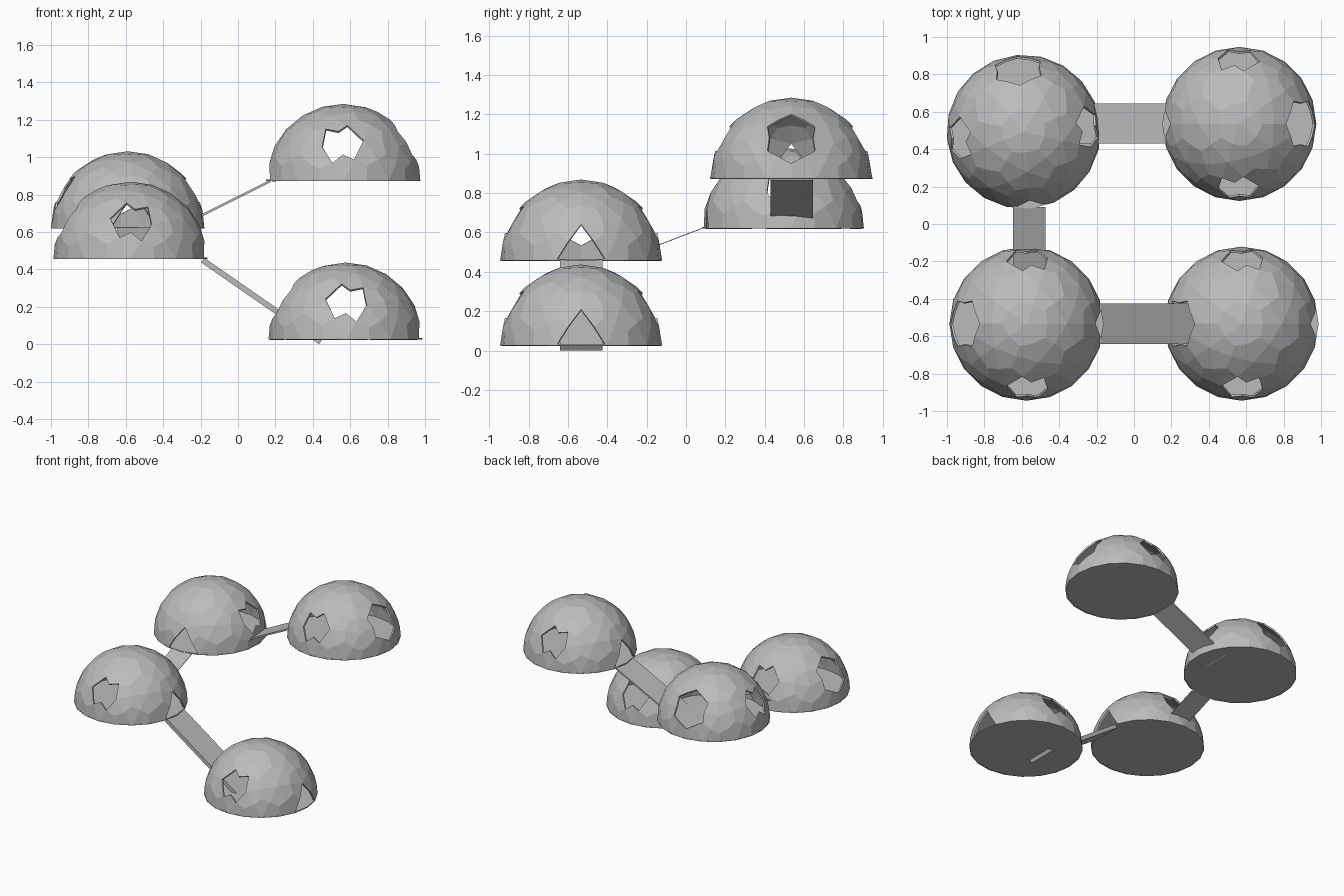
import bpy, bmesh, math
from mathutils import Vector, Matrix

if "Cube" in bpy.data.objects:
    bpy.data.objects.remove(bpy.data.objects["Cube"], do_unlink=True)

RADIUS = 0.412
WALL = 0.012
FLOOR = 0.008

grey = bpy.data.materials.new("plain_grey")
grey.use_nodes = True
COLOUR = (0.5, 0.5, 0.5, 1)
grey.diffuse_color = COLOUR
grey.node_tree.nodes["Principled BSDF"].inputs["Base Color"].default_value = COLOUR


def add_object(name, bm, location=(0, 0, 0), turn=0):
    bmesh.ops.recalc_face_normals(bm, faces=bm.faces)
    mesh = bpy.data.meshes.new(name)
    bm.to_mesh(mesh)
    bm.free()
    mesh.materials.append(grey)
    obj = bpy.data.objects.new(name, mesh)
    obj.location = location
    obj.rotation_euler.z = math.radians(turn)
    bpy.context.collection.objects.link(obj)
    return obj


def is_opening(corner, mids, centre):
    # triangular door at local +x
    if centre.x > 0.9 and abs(centre.y) < 0.05:
        return True
    # six-sided opening at local -x
    if corner.x < -0.8 and abs(corner.y) < 0.1 and corner.z > 0.3:
        return True
    # four-panel windows at local +y and -y
    return any(abs(m.x) < 0.05 and abs(m.y) > 0.8 and m.z > 0.3 for m in mids)


def dome_shell():
    # geodesic triangles, each split into three kite panels
    source = bmesh.new()
    bmesh.ops.create_icosphere(source, subdivisions=2, radius=1)
    bm = bmesh.new()
    for tri in source.faces:
        centre = tri.calc_center_median().normalized()
        if centre.z < 0:
            continue
        pts = [v.co.normalized() for v in tri.verts]
        for i in range(3):
            corner = pts[i]
            after = (corner + pts[(i + 1) % 3]).normalized()
            before = (corner + pts[i - 1]).normalized()
            if is_opening(corner, (after, before), centre):
                continue
            bm.faces.new([bm.verts.new(p * RADIUS)
                          for p in (corner, after, centre, before)])
    source.free()
    bmesh.ops.remove_doubles(bm, verts=bm.verts, dist=0.001)
    return bm


def dome(name, location, turn):
    shell = add_object(name + "_shell", dome_shell(), location, turn)
    mod = shell.modifiers.new("wall", 'SOLIDIFY')
    mod.thickness = WALL
    mod.offset = -1
    bm = bmesh.new()
    bmesh.ops.create_cone(bm, cap_ends=True, segments=20, radius1=RADIUS,
                          radius2=RADIUS, depth=FLOOR,
                          matrix=Matrix.Translation((0, 0, FLOOR / 2)))
    add_object(name + "_floor", bm, location, turn)


def ramp(name, start, end, width, thickness):
    # sloping slab whose upper face runs from start to end
    start, end = Vector(start), Vector(end)
    along = (end - start).normalized()
    side = along.cross(Vector((0, 0, 1))).normalized()
    up = side.cross(along)
    middle = (start + end) / 2 - up * thickness / 2
    frame = Matrix((along, side, up)).transposed().to_4x4()
    size = Matrix.Diagonal(((end - start).length, width, thickness, 1))
    bm = bmesh.new()
    bmesh.ops.create_cube(bm, size=1, matrix=Matrix.Translation(middle) @ frame @ size)
    add_object(name, bm)


# four domes on rising levels
dome("lowest_dome", (0.575, -0.533, 0.025), 0)
dome("second_dome", (-0.575, -0.533, 0.457), 0)
dome("third_dome", (-0.59, 0.493, 0.62), -85)
dome("highest_dome", (0.563, 0.535, 0.873), 180)

# ramps joining each dome to the next
ramp("lower_ramp", (-0.18, -0.533, 0.462), (0.45, -0.533, 0.025), 0.215, 0.03)
ramp("middle_ramp", (-0.56, -0.34, 0.462), (-0.56, 0.09, 0.626), 0.175, 0.004)
ramp("upper_ramp", (-0.33, 0.537, 0.628), (0.17, 0.537, 0.878), 0.215, 0.012)
